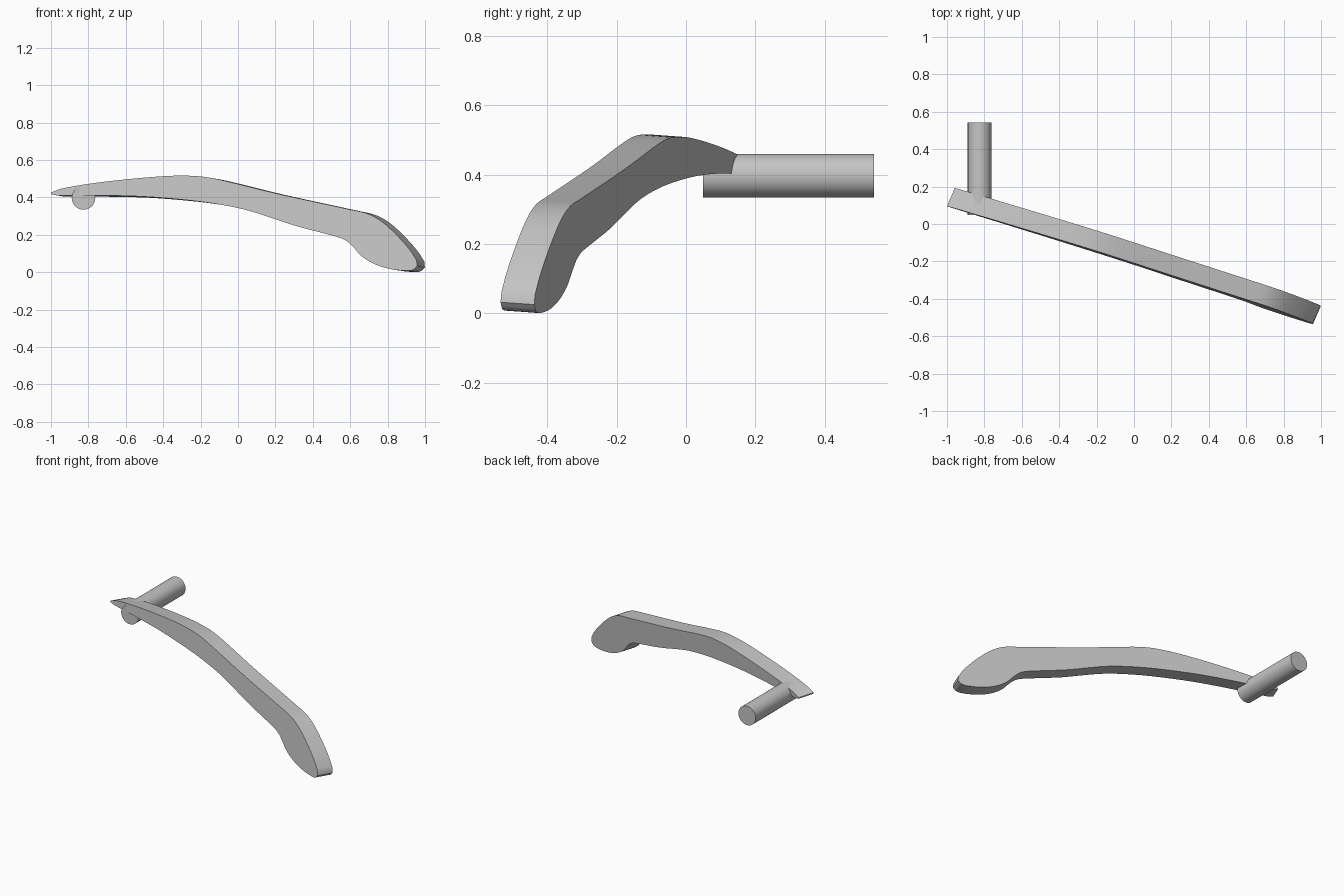
import bpy
import bmesh
import math
from mathutils import Vector
from mathutils.geometry import interpolate_bezier

cube = bpy.data.objects.get("Cube")
if cube:
    bpy.data.objects.remove(cube, do_unlink=True)

# Single plain grey finish
grey = bpy.data.materials.new("plain grey")
grey.use_nodes = True
colour = (0.56, 0.56, 0.56, 1)
grey.diffuse_color = colour
grey.node_tree.nodes["Principled BSDF"].inputs["Base Color"].default_value = colour


def smooth_run(points, steps=5):
    """Resample a run of profile points as a smooth curve through them."""
    pts = [Vector((x, 0, z)) for x, z in points]
    last = len(pts) - 1
    tangents = [(pts[min(i + 1, last)] - pts[max(i - 1, 0)]).normalized()
                for i in range(last + 1)]
    result = []
    for i in range(last):
        a, b = pts[i], pts[i + 1]
        reach = (b - a).length / 3
        result += interpolate_bezier(a, a + tangents[i] * reach,
                                     b - tangents[i + 1] * reach, b, steps)[:-1]
    return result + [pts[-1]]


def finish(bm, name):
    """Turn a bmesh into a named, shaded object."""
    bmesh.ops.recalc_face_normals(bm, faces=bm.faces)
    mesh = bpy.data.meshes.new(name)
    bm.to_mesh(mesh)
    bm.free()
    mesh.materials.append(grey)
    obj = bpy.data.objects.new(name, mesh)
    bpy.context.collection.objects.link(obj)
    bpy.ops.object.select_all(action='DESELECT')
    obj.select_set(True)
    bpy.context.view_layer.objects.active = obj
    bpy.ops.object.shade_smooth_by_angle(angle=math.radians(30))
    return obj


# Lever arm: curved side profile on a slanted plane, extruded for thickness
upper_edge = [(-1, .425), (-.95, .445), (-.8, .472), (-.6, .496), (-.4, .513),
              (-.3, .516), (-.2, .512), (-.1, .495), (.2, .422), (.6, .335),
              (.68, .317), (.74, .29), (.8, .245), (.88, .165), (.925, .11),
              (.955, .062)]
lower_edge = [(.957, .032), (.935, .012), (.89, .008), (.8, .02), (.72, .048),
              (.66, .086), (.62, .13), (.59, .16), (.55, .182), (.45, .21),
              (.3, .25), (.1, .316), (0, .343), (-.15, .37), (-.3, .388),
              (-.5, .404), (-.7, .41), (-.97, .411), (-1, .417)]
thickness = Vector((.042, .097, -.007))

bm = bmesh.new()
outline = []
for p in smooth_run(upper_edge) + smooth_run(lower_edge):
    y = .095 - .308 * (p.x + 1) + .07 * (p.z - .42)
    outline.append(bm.verts.new((p.x, y, p.z)))
front_face = bm.faces.new(outline)
extruded = bmesh.ops.extrude_face_region(bm, geom=[front_face], use_keep_orig=True)
moved = [g for g in extruded["geom"] if isinstance(g, bmesh.types.BMVert)]
bmesh.ops.translate(bm, verts=moved, vec=thickness)
finish(bm, "lever_arm")

# Pivot pin: round rod running backwards from the thin end of the arm
pin_start, pin_end = .049, .542
bm = bmesh.new()
bmesh.ops.create_cone(bm, cap_ends=True, segments=48, radius1=.063,
                      radius2=.063, depth=pin_end - pin_start)
pin = finish(bm, "pivot_pin")
pin.rotation_euler.x = math.pi / 2
pin.location = (-.826, (pin_start + pin_end) / 2, .397)
